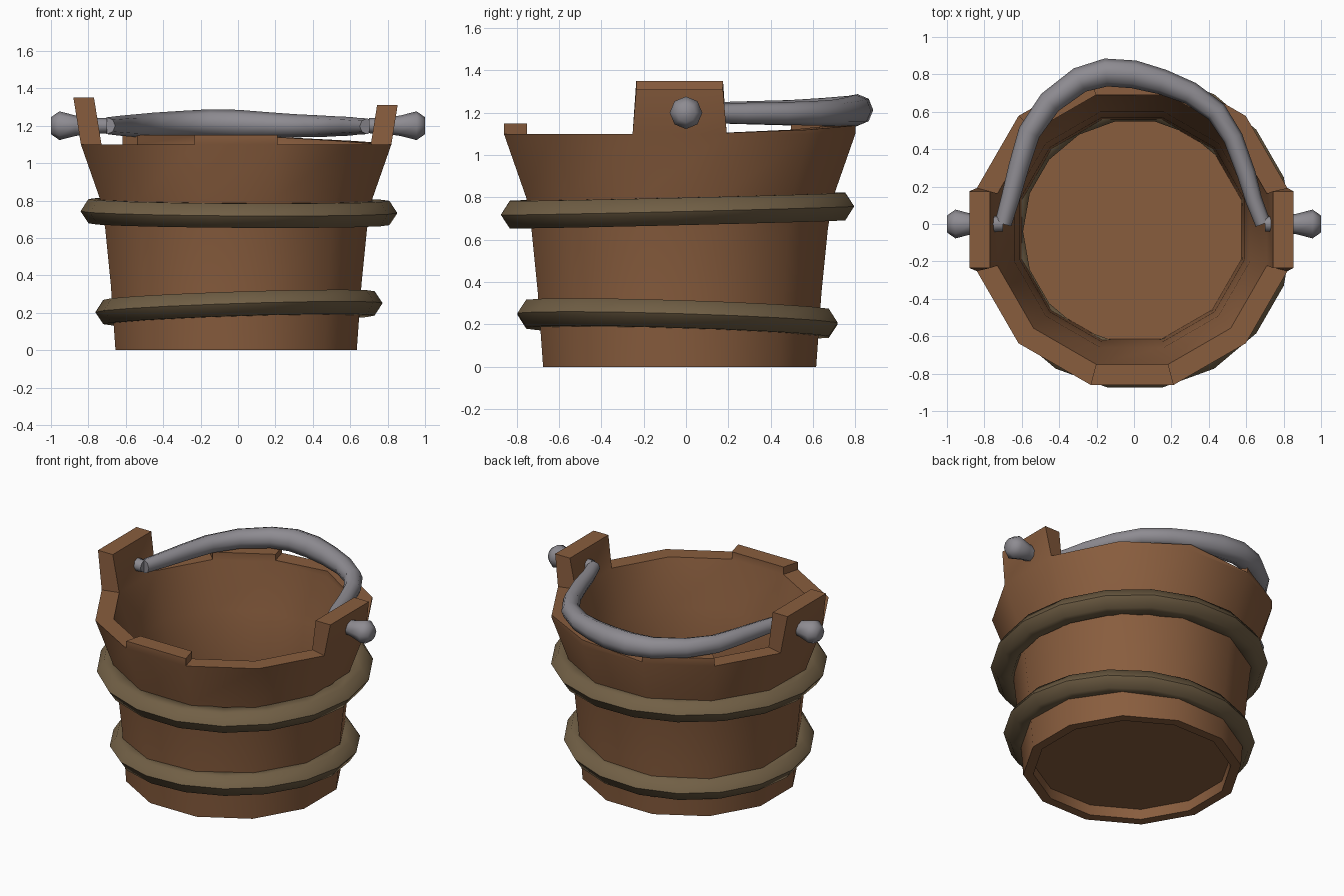
import bpy, bmesh, math
from mathutils import Vector

if "Cube" in bpy.data.objects:
    bpy.data.objects.remove(bpy.data.objects["Cube"])

CX, CY = -0.01, -0.03          # bucket axis
T15 = math.tan(math.radians(15))


def material(name, rgb):
    m = bpy.data.materials.new(name)
    m.diffuse_color = (*rgb, 1)
    m.use_nodes = True
    m.node_tree.nodes["Principled BSDF"].inputs["Base Color"].default_value = m.diffuse_color
    return m


WOOD = material("brown wood", (0.25, 0.11, 0.048))
HOOP = material("olive brown hoop", (0.165, 0.115, 0.06))
IRON = material("grey iron", (0.27, 0.26, 0.285))


def finish(bm, name, mat, angle):
    bmesh.ops.remove_doubles(bm, verts=bm.verts[:], dist=0.0005)
    bmesh.ops.recalc_face_normals(bm, faces=bm.faces[:])
    me = bpy.data.meshes.new(name)
    bm.to_mesh(me)
    bm.free()
    me.materials.append(mat)
    ob = bpy.data.objects.new(name, me)
    bpy.context.collection.objects.link(ob)
    bpy.ops.object.select_all(action='DESELECT')
    ob.select_set(True)
    bpy.context.view_layer.objects.active = ob
    bpy.ops.object.shade_smooth_by_angle(angle=math.radians(angle))
    return ob


def face(bm, pts):
    bm.faces.new([bm.verts.new(p) for p in pts])


def stave_point(k, a, t, z):
    """Point on stave k: a = distance from axis, t = sideways offset."""
    ang = math.radians(30 * k)
    c, s = math.cos(ang), math.sin(ang)
    return Vector((CX + a * c - t * s, CY + a * s + t * c, z))


# Bucket: twelve staves sharing one wall profile, with uneven tops and two ears
OUTER = [(0.645, 0), (0.67, 0.35), (0.70, 0.65), (0.725, 0.8), (0.83, 1.1)]
INNER = [(0.72, 1.1), (0.63, 0.8), (0.60, 0.5), (0.585, 0.1), (0.585, 0)]
RIM = 1.1
TOPS = {k: (RIM, RIM) for k in range(12)}
TOPS.update({0: (1.31, 1.31), 6: (1.35, 1.35), 9: (1.15, 1.15), 4: (1.15, 1.15),
             1: (1.105, 1.12), 2: (1.12, 1.14), 3: (1.14, 1.11)})

bm = bmesh.new()
for k in range(12):
    wall = OUTER + INNER
    for i in range(len(wall)):
        (a0, z0), (a1, z1) = wall[i], wall[(i + 1) % len(wall)]
        if i == len(OUTER) - 1 and TOPS[k] != (RIM, RIM):
            continue                       # raised staves get their own top
        face(bm, [stave_point(k, a0, -a0 * T15, z0), stave_point(k, a0, a0 * T15, z0),
                  stave_point(k, a1, a1 * T15, z1), stave_point(k, a1, -a1 * T15, z1)])
    if TOPS[k] == (RIM, RIM):
        continue
    ear = TOPS[k][0] > 1.2
    low, high = [], []
    for a, side in ((0.83, -1), (0.83, 1), (0.72, 1), (0.72, -1)):
        h = TOPS[k][0 if side < 0 else 1]
        low.append(stave_point(k, a, side * a * T15, RIM))
        grow, width = ((h - RIM) * 0.16, 0.205) if ear else (0, a * T15)
        high.append(stave_point(k, a + grow, side * width, h))
    face(bm, high)
    for i in range(4):
        j = (i + 1) % 4
        if i in (1, 3):                    # no wall between equal neighbours
            mine = TOPS[k][1] if i == 1 else TOPS[k][0]
            other = TOPS[(k + 1) % 12][0] if i == 1 else TOPS[(k - 1) % 12][1]
            if mine == other:
                continue
        face(bm, [low[i], low[j], high[j], high[i]])
finish(bm, "bucket_staves", WOOD, 35)

# Floor board
bm = bmesh.new()
rings = []
for z in (0.07, 0.11):
    rings.append([bm.verts.new(stave_point(k, 0.59, -0.59 * T15, z)) for k in range(12)])
    bm.faces.new(rings[-1])
for k in range(12):
    j = (k + 1) % 12
    bm.faces.new([rings[0][k], rings[0][j], rings[1][j], rings[1][k]])
finish(bm, "bucket_floor", WOOD, 35)


# Hoops: tilted rings with a hexagonal section
def hoop(name, outer, z, slope_x, slope_y, seg=18, r=0.085):
    bm = bmesh.new()
    rows = []
    for i in range(seg):
        u = 2 * math.pi * i / seg
        row = []
        for j in range(6):
            v = math.pi * j / 3
            d = outer - r + r * math.cos(v)
            x, y = d * math.cos(u), d * math.sin(u)
            row.append(bm.verts.new((0.005 + x, -0.04 + y,
                                     z + r * 0.88 * math.sin(v) + slope_x * x + slope_y * y)))
        rows.append(row)
    for i in range(seg):
        a, b = rows[i], rows[(i + 1) % seg]
        for j in range(6):
            n = (j + 1) % 6
            bm.faces.new([a[j], b[j], b[n], a[n]])
    finish(bm, name, HOOP, 65)


hoop("upper_hoop", 0.847, 0.738, -0.006, 0.024)
hoop("lower_hoop", 0.768, 0.227, 0.032, -0.03)


# Tube through (x, y, z, radius) points with capped ends
def tube(name, pts, sides=8):
    bm = bmesh.new()
    pos = [Vector(p[:3]) for p in pts]
    rows = []
    for i, p in enumerate(pos):
        d = (pos[min(i + 1, len(pos) - 1)] - pos[max(i - 1, 0)]).normalized()
        side = d.cross(Vector((0, 0, 1))).normalized()
        up = side.cross(d)
        rows.append([bm.verts.new(p + pts[i][3] * (math.cos(t) * side + math.sin(t) * up))
                     for t in (2 * math.pi * j / sides for j in range(sides))])
    for a, b in zip(rows, rows[1:]):
        for j in range(sides):
            n = (j + 1) % sides
            bm.faces.new([a[j], a[n], b[n], b[j]])
    bm.faces.new(rows[0])
    bm.faces.new(rows[-1])
    finish(bm, name, IRON, 60)


# Handle lying back over the rim
tube("handle", [
    (-0.70, 0.00, 1.20, 0.045), (-0.66, 0.14, 1.20, 0.05), (-0.615, 0.31, 1.20, 0.055),
    (-0.56, 0.49, 1.20, 0.06), (-0.45, 0.65, 1.205, 0.065), (-0.29, 0.77, 1.21, 0.07),
    (-0.15, 0.81, 1.213, 0.075), (0.00, 0.80, 1.21, 0.075), (0.15, 0.76, 1.205, 0.068),
    (0.30, 0.70, 1.20, 0.062), (0.44, 0.60, 1.197, 0.058), (0.53, 0.46, 1.197, 0.053),
    (0.60, 0.27, 1.197, 0.05), (0.64, 0.13, 1.197, 0.045), (0.69, 0.00, 1.197, 0.042)])

# Knobs and pins through the ears
for s, label in ((-1, "left"), (1, "right")):
    tube(label + "_handle_knob", [(s * x, 0, 1.2, r) for x, r in
                                  ((0.70, 0.04), (0.80, 0.045), (0.87, 0.055), (0.955, 0.077), (1.0, 0.045))])
